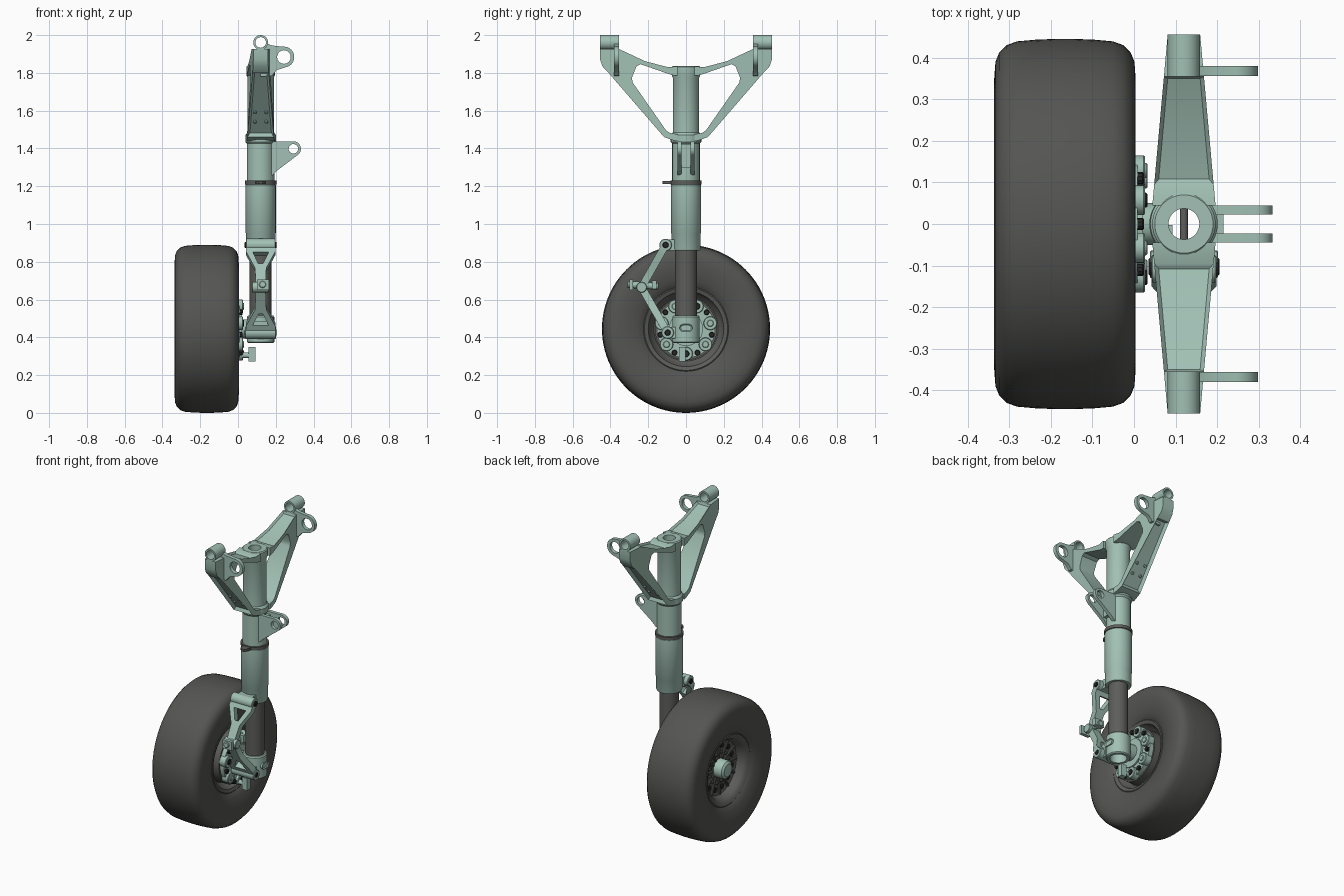
import bpy, bmesh, math
from mathutils import Vector

if "Cube" in bpy.data.objects:
    bpy.data.objects.remove(bpy.data.objects["Cube"])

def material(name, rgb):
    m = bpy.data.materials.new(name)
    m.use_nodes = True
    m.diffuse_color = (*rgb, 1)
    m.node_tree.nodes["Principled BSDF"].inputs["Base Color"].default_value = (*rgb, 1)
    return m

GREEN = material("pale green paint", (0.36, 0.53, 0.46))
RUBBER = material("tyre rubber", (0.09, 0.09, 0.086))
METAL = material("dark metal", (0.11, 0.11, 0.105))
BLACK = material("black fittings", (0.02, 0.02, 0.02))
SX = 0.12                                # strut axis
HUB = Vector((-0.166, 0, 0.445))         # wheel centre

def finish(bm, name, mat):
    bmesh.ops.recalc_face_normals(bm, faces=bm.faces[:])
    for f in bm.faces:
        f.smooth = True
    for e in bm.edges:
        e.smooth = len(e.link_faces) == 2 and e.calc_face_angle() < 0.6
    me = bpy.data.meshes.new(name)
    bm.to_mesh(me)
    bm.free()
    me.materials.append(mat)
    bpy.context.collection.objects.link(bpy.data.objects.new(name, me))

def lathe(name, prof, origin, axis, mat, n=48, closed=True):
    """Turn (radius, height) points about an axis."""
    bm = bmesh.new()
    rot = Vector(axis).to_track_quat('Z', 'Y')
    rings = []
    for i in range(n):
        a = math.tau * i / n
        rings.append([bm.verts.new(Vector(origin) + rot @ Vector((r * math.cos(a), r * math.sin(a), h)))
                      for r, h in prof])
    k = len(prof)
    for i in range(n):
        p, q = rings[i], rings[(i + 1) % n]
        for j in range(k if closed else k - 1):
            bm.faces.new((p[j], q[j], q[(j + 1) % k], p[(j + 1) % k]))
    bmesh.ops.remove_doubles(bm, verts=bm.verts[:], dist=1e-5)
    finish(bm, name, mat)

def rod(name, p0, p1, r, mat=GREEN, n=24, c=0.003):
    d = Vector(p1) - Vector(p0)
    L = d.length
    lathe(name, [(0, 0), (r - c, 0), (r, c), (r, L - c), (r - c, L), (0, L)], p0, d, mat, n, False)

def tube(name, p0, p1, r, ri, mat=GREEN):
    d = Vector(p1) - Vector(p0)
    lathe(name, [(ri, 0), (r, 0), (r, d.length), (ri, d.length)], p0, d, mat)

def arc(cu, cv, r, a0, a1, n=16):
    angles = [math.radians(a0 + (a1 - a0) * i / n) for i in range(n + 1)]
    return [(cu + r * math.cos(a), cv + r * math.sin(a)) for a in angles]

def plate(name, loops, t0, t1, place, mat=GREEN, recess=()):
    """Thick plate from outline loops; recess = (rule, inset, depth) entries."""
    bm = bmesh.new()
    edges = []
    for pts in loops:
        vs = [bm.verts.new((u, v, t0)) for u, v in pts]
        edges += [bm.edges.new((vs[i], vs[(i + 1) % len(vs)])) for i in range(len(vs))]
    bmesh.ops.triangle_fill(bm, use_beauty=True, edges=edges)
    g = bmesh.ops.extrude_face_region(bm, geom=bm.faces[:])["geom"]
    bmesh.ops.translate(bm, vec=(0, 0, t1 - t0), verts=[v for v in g if isinstance(v, bmesh.types.BMVert)])
    for v in bm.verts:
        v.co = Vector(place(*v.co))
    bmesh.ops.recalc_face_normals(bm, faces=bm.faces[:])
    for rule, inset, depth in recess:
        bm.normal_update()
        fs = [f for f in bm.faces if rule(f)]
        bmesh.ops.inset_region(bm, faces=fs, thickness=inset, depth=-depth, use_even_offset=True)
    finish(bm, name, mat)

def box(name, x, y, z):
    pts = [(x[0], y[0]), (x[1], y[0]), (x[1], y[1]), (x[0], y[1])]
    plate(name, [pts], z[0], z[1], lambda u, v, w: (u, v, w))

def xz(u, v, w):
    return (u, w, v)

def polar(r, a, x):
    return Vector((x, r * math.cos(a), HUB.z + r * math.sin(a)))

# Tyre: half profile mirrored across its width
half = [(0.21, 0.118), (0.228, 0.138), (0.26, 0.152), (0.3, 0.163), (0.35, 0.17), (0.39, 0.167),
        (0.412, 0.158), (0.43, 0.14), (0.439, 0.115), (0.443, 0.07), (0.445, 0.02)]
lathe("tyre", [(r, -h) for r, h in half] + [(r, h) for r, h in reversed(half)], HUB, (1, 0, 0), RUBBER, 96)

# Wheel rim with flanges, dished centre, ribs and hub cap
lathe("wheel_rim", [(0.05, -0.07), (0.12, -0.062), (0.17, -0.075), (0.185, -0.115), (0.2, -0.13),
                    (0.22, -0.138), (0.229, -0.132), (0.21, -0.11), (0.21, 0.11), (0.229, 0.132),
                    (0.22, 0.138), (0.2, 0.13), (0.188, 0.1), (0.17, 0.08), (0.05, 0.08)],
      HUB, (1, 0, 0), METAL, 64)
for i in range(12):
    a = math.tau * i / 12
    rod("wheel_rib", polar(0.06, a, -0.232), polar(0.172, a, -0.24), 0.009, METAL, 10)
    b = a + math.tau / 24
    rod("wheel_vent", polar(0.14, b, -0.22), polar(0.14, b, -0.238), 0.017, BLACK, 14)
    rod("wheel_bolt", polar(0.095, b, -0.22), polar(0.095, b, -0.245), 0.009, METAL, 8)
lathe("hub_cap", [(0, -0.135), (0.04, -0.135), (0.054, -0.125), (0.058, -0.11), (0.058, -0.05), (0, -0.05)],
      HUB, (1, 0, 0), GREEN, 32, False)

# Axle and brake pack
rod("axle", (-0.24, 0, HUB.z), (0.07, 0, HUB.z), 0.05)
tube("brake_disc_stack", (-0.09, 0, HUB.z), (-0.02, 0, HUB.z), 0.165, 0.045, METAL)
tube("brake_housing", (-0.03, 0, HUB.z), (0.008, 0, HUB.z), 0.155, 0.045)
tube("brake_inner_flange", (0, 0, HUB.z), (0.02, 0, HUB.z), 0.09, 0.045)
for i in range(7):
    a = math.tau * (i + 0.25) / 7
    rod("brake_piston", polar(0.132, a, -0.02), polar(0.132, a, 0.026), 0.036)
    rod("piston_cap", polar(0.132, a, 0.02), polar(0.132, a, 0.032), 0.018, BLACK if i % 2 else GREEN, 12)
    b = a + math.pi / 7
    rod("brake_bolt", polar(0.14, b, 0), polar(0.14, b, 0.024), 0.015, BLACK, 10)

# Brake line fitting under the axle
rod("fitting_stem", (-0.01, -0.02, 0.305), (0.06, -0.02, 0.305), 0.014)
box("fitting_block", (0.055, 0.092), (-0.038, -0.002), (0.272, 0.35))

# Main strut: hollow turned cylinder, sliding piston and lower socket
lathe("strut_cylinder", [(0.04, 0.86), (0.074, 0.86), (0.078, 0.868), (0.078, 0.95), (0.08, 0.953), (0.08, 1.207),
                         (0.073, 1.215), (0.073, 1.425), (0.081, 1.435), (0.081, 1.47), (0.07, 1.485),
                         (0.07, 1.775), (0.076, 1.79), (0.076, 1.83), (0.07, 1.836), (0.037, 1.836)],
      (SX, 0, 0), (0, 0, 1), GREEN)
tube("piston", (SX, 0, 0.49), (SX, 0, 0.9), 0.058, 0.04, METAL)
lathe("lower_socket", [(0.05, 0.37), (0.066, 0.37), (0.072, 0.376), (0.072, 0.508), (0.066, 0.515), (0.05, 0.515)],
      (SX, 0, 0), (0, 0, 1), GREEN)
rod("piston_cross_pin", (SX, -0.045, 0.8), (SX, 0.045, 0.8), 0.01, METAL, 12)
plate("socket_pad", [arc(0.014, 0.45, 0.02, -90, 90) + arc(-0.014, 0.45, 0.02, 90, 270)], 0.18, 0.197,
      lambda u, v, w: (w, u, v), GREEN, [(lambda f: f.normal.x > 0.9, 0.006, 0.005)])

# Dark clamp ring with lever
tube("clamp_ring", (SX, 0, 1.21), (SX, 0, 1.23), 0.083, 0.06, METAL)
plate("clamp_lever", [[(0.09, -0.06), (0.15, -0.06), (0.14, -0.115), (0.13, -0.125), (0.11, -0.125), (0.1, -0.115)]],
      1.212, 1.228, lambda u, v, w: (u, v, w), METAL)

# Upper support frame: tapered channel arms each side, trunnions and lugs
ARM = [(0.045, 1.835), (0.095, 1.83), (0.217, 1.862), (0.354, 1.926), (0.455, 1.926), (0.455, 1.87),
       (0.443, 1.835), (0.41, 1.8), (0.116, 1.46), (0.06, 1.44), (0.045, 1.44), (0.045, 1.475), (0.085, 1.482),
       (0.105, 1.495), (0.283, 1.75), (0.286, 1.775), (0.262, 1.835), (0.24, 1.846), (0.1, 1.797),
       (0.074, 1.788), (0.045, 1.785)]
for s, side in ((-1, "front"), (1, "back")):
    plate(side + "_arm", [ARM], -1, 1,
          lambda u, v, w: (SX + w * (0.08 - 0.09 * u), s * u, v), GREEN,
          [(lambda f: f.normal.z < -0.3 and f.normal.y * s > 0.5 and f.calc_area() > 0.02, 0.012, 0.02),
           (lambda f: f.normal.z > 0.7 and 0.1 < f.calc_center_median().y * s < 0.34, 0.01, 0.012)])
    tube(side + "_trunnion", (SX, s * 0.354, 1.961), (SX, s * 0.455, 1.961), 0.039, 0.028)
    plate(side + "_side_lug", [[(0.12, 1.925), (0.155, 1.955), (0.18, 1.945)] + arc(0.243, 1.884, 0.055, 95, -65)
                               + [(0.205, 1.815), (0.18, 1.785), (0.12, 1.78)], arc(0.243, 1.884, 0.036, 0, 345, 23)],
          s * 0.368 - 0.012, s * 0.368 + 0.012, xz)
    plate(side + "_brace_lug", [[(0.15, 1.437), (0.25, 1.437)] + arc(0.293, 1.398, 0.04, 90, -55)
                                + [(0.21, 1.285), (0.185, 1.26), (0.15, 1.25)], arc(0.293, 1.398, 0.025, 0, 345, 23)],
          s * 0.034 - 0.011, s * 0.034 + 0.011, xz)
    # Rivets on the arm web
    out = Vector((0, s * 0.756, -0.654))
    for x, z in ((0.09, 1.53), (0.15, 1.53), (0.09, 1.58), (0.15, 1.58)):
        p = Vector((x, s * (0.116 + (z - 1.46) * 0.865), z))
        rod(side + "_arm_rivet", p - out * 0.025, p - out * 0.01, 0.009, GREEN, 10)
box("brace_lug_web", (0.16, 0.215), (-0.03, 0.03), (1.3, 1.42))

# Torque links on the front of the strut
TOP, APEX, LOW = Vector((SX, -0.108, 0.889)), Vector((SX, -0.235, 0.665)), Vector((SX, -0.097, 0.425))

def across(name, p, w, r, mat=GREEN):
    rod(name, p - Vector((w, 0, 0)), p + Vector((w, 0, 0)), r, mat)

for end, n, w in ((TOP, "upper", 0.078), (LOW, "lower", 0.082)):
    d = APEX - end
    L = d.length
    d.normalize()
    nrm = Vector((1, 0, 0)).cross(d)
    edge = [(0.078, 0), (0.078, 0.05), (0.03, 0.15), (0.026, L)]
    hole = [(0.042, 0.055), (0.012, 0.125)]
    plate(n + "_torque_link", [e + [(-u, v) for u, v in reversed(e)] for e in (edge, hole)], -0.02, 0.02,
          lambda u, v, t: end + Vector((u, 0, 0)) + d * v + nrm * t)
    across(n + "_link_barrel", end, w, 0.033)
    across(n + "_link_pin", end, 0.085, 0.016, BLACK)
    box(n + "_link_bracket", (0.07, 0.17), (end.y, -0.055), (end.z - 0.03, end.z + 0.03))
across("link_apex_barrel", APEX, 0.045, 0.028)
rod("apex_bolt", (0.13, -0.31, 0.68), (0.13, -0.145, 0.67), 0.018)
box("apex_front_ear", (0.1, 0.165), (-0.3, -0.28), (0.65, 0.705))
box("apex_back_ear", (0.1, 0.165), (-0.18, -0.155), (0.655, 0.7))
